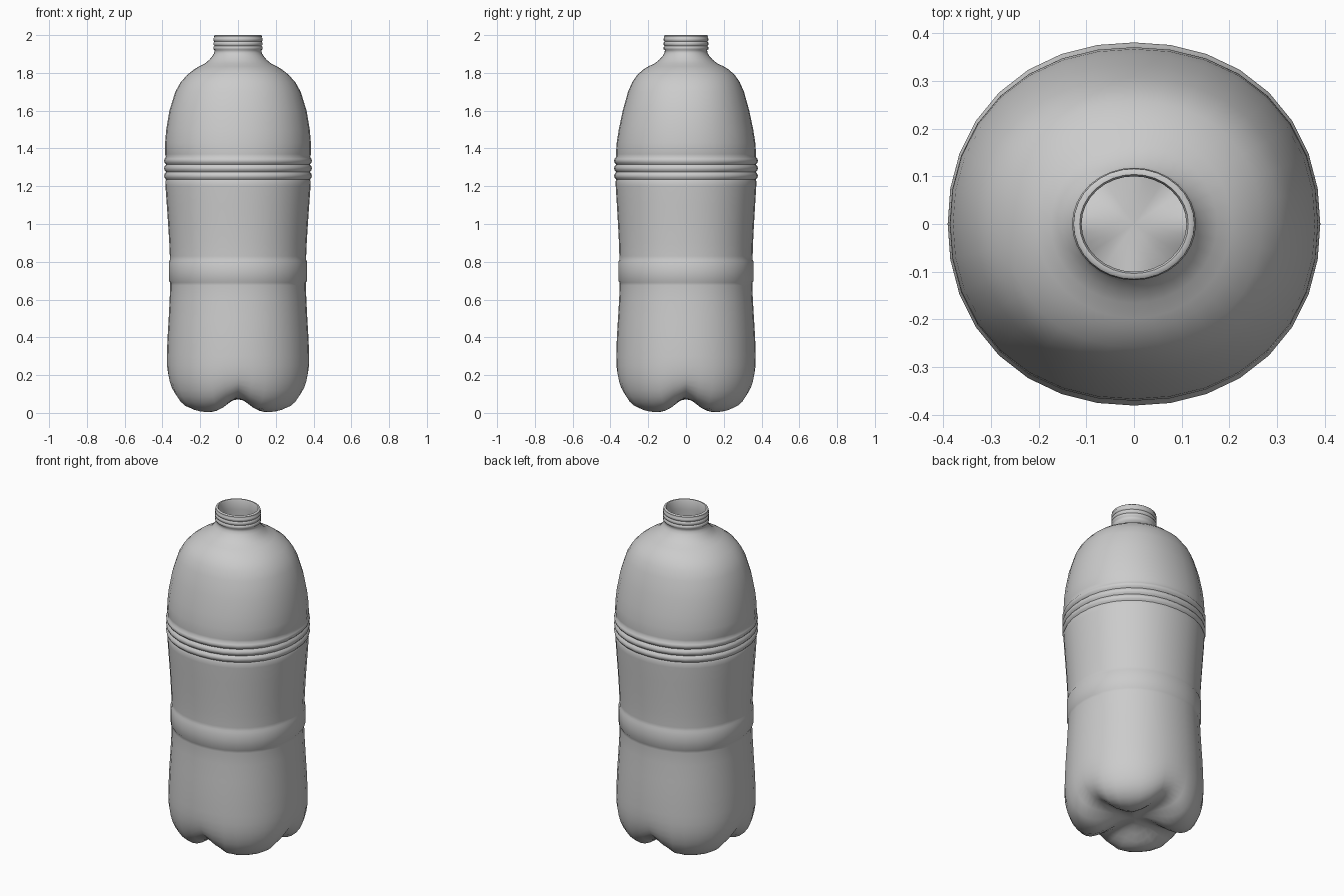
import bpy, bmesh, math

N = 32  # sides

# wall profile from above the feet to the rim and down inside the lip: z, half width x, half width y
WALL = [
    (0.30, .377, .369), (0.40, .373, .366), (0.50, .367, .360), (0.60, .362, .354),
    (0.675, .359, .351), (0.69, .360, .352), (0.70, .366, .358), (0.75, .366, .358),
    (0.80, .366, .358), (0.81, .361, .353), (0.83, .361, .353), (0.90, .364, .355),
    (1.00, .370, .360), (1.10, .377, .366), (1.20, .384, .372), (1.225, .385, .373),
]
# three raised rings
for i in range(3):
    z = 1.235 + i * 0.04
    WALL += [(z, .381, .369), (z + .010, .389, .378), (z + .020, .391, .381), (z + .030, .389, .378)]
WALL += [
    (1.355, .382, .370), (1.37, .387, .371), (1.43, .386, .367), (1.50, .380, .356), (1.60, .363, .335),
    (1.70, .332, .307), (1.75, .304, .285), (1.79, .268, .258), (1.82, .230, .223),
    (1.835, .205, .198), (1.85, .175, .166), (1.87, .151, .141), (1.89, .135, .123),
    (1.905, .126, .114), (1.92, .124, .112), (1.925, .130, .118), (1.938, .130, .118),
]
# screw neck rings
for i in range(2):
    z = 1.943 + i * 0.023
    WALL += [(z, .125, .113), (z + .006, .130, .118), (z + .017, .130, .118)]
WALL += [
    (1.988, .125, .114), (1.996, .127, .116), (2.00, .122, .111), (2.00, .114, .104),
    (1.992, .110, .100), (1.94, .110, .100), (1.90, .112, .102),
]

# base sections (z, radius): through a foot and through the groove between feet
FOOT = [(.065, .03), (.050, .07), (.026, .12), (.008, .165), (.002, .20), (.004, .235),
        (.014, .27), (.030, .298), (.055, .325), (.085, .345), (.12, .360), (.16, .370),
        (.20, .376), (.25, .378)]
GROOVE = [(.070, .03), (.071, .07), (.073, .12), (.076, .165), (.080, .20), (.085, .235),
          (.094, .27), (.104, .295), (.120, .318), (.137, .336), (.155, .350), (.18, .362),
          (.21, .370), (.25, .376)]


def outline(a, n):
    """Slightly squared ellipse, unit half widths."""
    c, s = math.cos(a), math.sin(a)
    r = (abs(c) ** n + abs(s) ** n) ** (-1 / n)
    return r * c, r * s


bm = bmesh.new()
angles = [2 * math.pi * i / N for i in range(N)]
rings = []

# four-footed base
for (zf, rf), (zg, rg) in zip(FOOT, GROOVE):
    ring = []
    for a in angles:
        d = rf * min(abs(math.sin(a)), abs(math.cos(a)))
        w = math.exp(-(d / 0.075) ** 2)
        r, z = rf + (rg - rf) * w, zf + (zg - zf) * w
        x, y = outline(a, 2.15)
        ring.append(bm.verts.new((r * x, r * y * .98, z)))
    rings.append(ring)

# body, shoulder and neck
for z, rx, ry in WALL:
    n = 2.15 if z < 1.8 else 2.0
    ring = []
    for a in angles:
        x, y = outline(a, n)
        ring.append(bm.verts.new((rx * x, ry * y, z)))
    rings.append(ring)

for lo, hi in zip(rings, rings[1:]):
    for i in range(N):
        j = (i + 1) % N
        bm.faces.new((lo[i], lo[j], hi[j], hi[i]))
centre = bm.verts.new((0, 0, .07))
for i in range(N):
    bm.faces.new((centre, rings[0][(i + 1) % N], rings[0][i]))

mesh = bpy.data.meshes.new("bottle")
bm.to_mesh(mesh)
bm.free()
bottle = bpy.data.objects.new("bottle", mesh)
bpy.context.collection.objects.link(bottle)
bpy.context.view_layer.objects.active = bottle
bottle.select_set(True)
bpy.ops.object.shade_smooth_by_angle(angle=math.radians(60))
